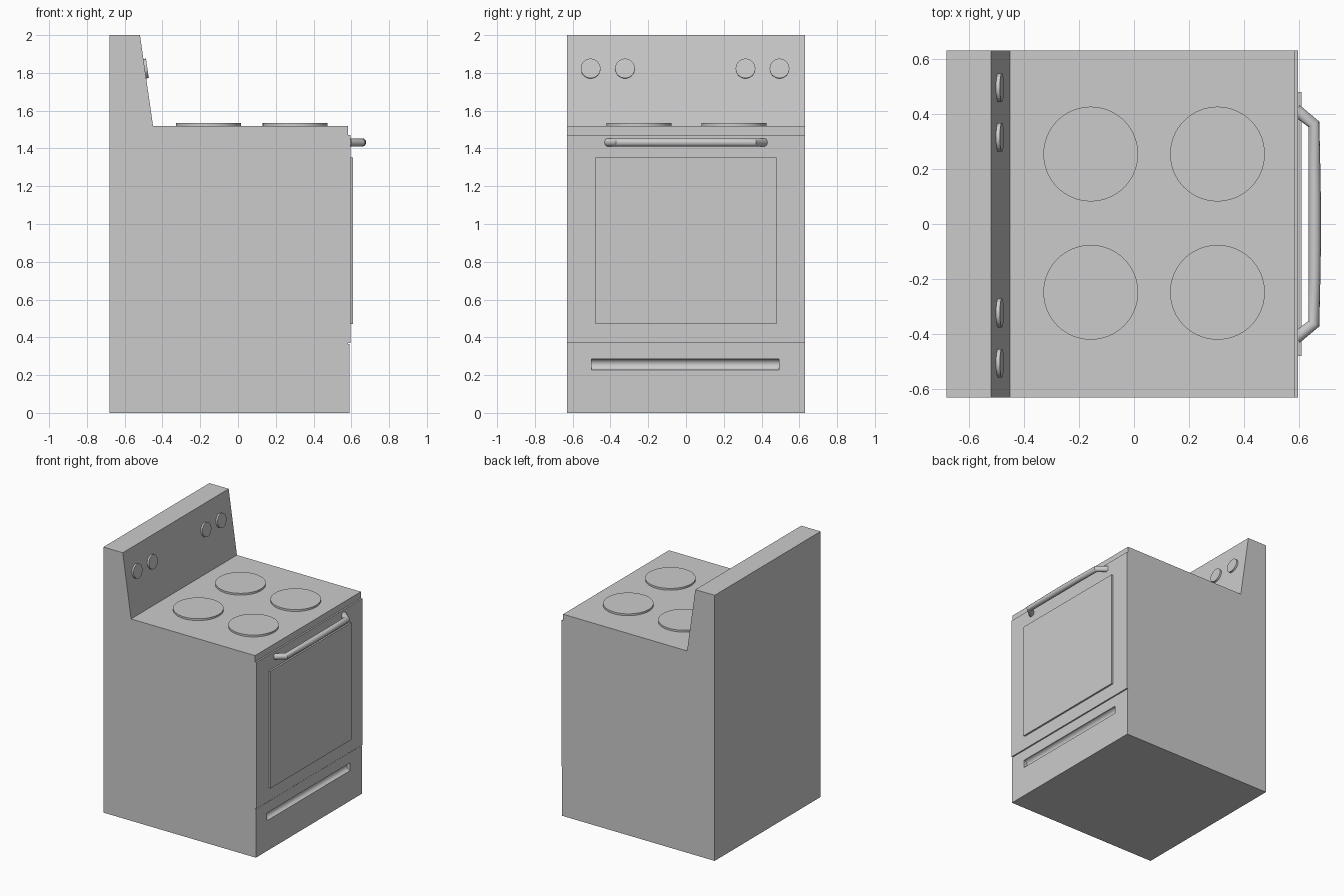
import bpy, bmesh, math
from mathutils import Vector, Matrix

if "Cube" in bpy.data.objects:
    bpy.data.objects.remove(bpy.data.objects["Cube"])


def finish(name, bm):
    bmesh.ops.recalc_face_normals(bm, faces=bm.faces)
    me = bpy.data.meshes.new(name)
    bm.to_mesh(me)
    bm.free()
    ob = bpy.data.objects.new(name, me)
    bpy.context.collection.objects.link(ob)
    return ob


def smooth(ob):
    bpy.ops.object.select_all(action='DESELECT')
    ob.select_set(True)
    bpy.context.view_layer.objects.active = ob
    bpy.ops.object.shade_smooth_by_angle(angle=math.radians(35))


def extrude_y(name, profile, half):
    """Extrude an (x, z) outline from -half to +half in y."""
    bm = bmesh.new()
    face = bm.faces.new([bm.verts.new((x, -half, z)) for x, z in profile])
    ext = bmesh.ops.extrude_face_region(bm, geom=[face])
    bmesh.ops.translate(bm, vec=(0, 2 * half, 0),
                        verts=[v for v in ext['geom'] if isinstance(v, bmesh.types.BMVert)])
    return finish(name, bm)


def box(name, x0, x1, half, z0, z1):
    return extrude_y(name, [(x0, z0), (x1, z0), (x1, z1), (x0, z1)], half)


def disc(name, base, axis, r, depth, segs=48):
    """Cylinder rising from base along axis."""
    axis = Vector(axis).normalized()
    rot = axis.to_track_quat('Z', 'Y').to_matrix().to_4x4()
    bm = bmesh.new()
    bmesh.ops.create_cone(bm, cap_ends=True, segments=segs, radius1=r, radius2=r, depth=depth,
                          matrix=Matrix.Translation(Vector(base) + axis * depth / 2) @ rot)
    ob = finish(name, bm)
    smooth(ob)
    return ob


# Body with sloped control panel and drawer front
body = extrude_y("body", [(-0.68, 0), (0.59, 0), (0.59, 0.365), (0.583, 0.365), (0.583, 1.52),
                          (-0.45, 1.52), (-0.519, 2.0), (-0.68, 2.0)], 0.63)

# Scooped finger slot in the drawer front
cutter = disc("slot_cutter", (0.59, -0.499, 0.257), (0, 1, 0), 0.029, 0.992, 32)
cutter.hide_render = True
cutter.hide_viewport = False
cutter.display_type = 'WIRE'
mod = body.modifiers.new("drawer_slot", 'BOOLEAN')
mod.operation = 'DIFFERENCE'
mod.solver = 'EXACT'
mod.object = cutter
bpy.context.view_layer.objects.active = body
bpy.ops.object.modifier_apply(modifier=mod.name)
bpy.data.objects.remove(cutter, do_unlink=True)
smooth(body)

# Oven door and its raised window
box("oven_door", 0.583, 0.595, 0.63, 0.37, 1.472)
box("door_window", 0.595, 0.608, 0.48, 0.47, 1.352)

# Burners
for i, x in enumerate((-0.157, 0.303)):
    for j, y in enumerate((-0.248, 0.254)):
        disc(f"burner_{i}{j}", (x, y, 1.52), (0, 0, 1), 0.172, 0.014, 64)

# Knobs, square to the sloped panel
normal = (0.48, 0, 0.069)
for i, y in enumerate((-0.505, -0.323, 0.315, 0.495)):
    disc(f"knob_{i}", (-0.4935, y, 1.822), normal, 0.052, 0.014, 40)

# Door handle, slightly swollen in the middle
half_path = [(0.588, 0.414, 1), (0.653, 0.362, 1), (0.655, 0.2, 0.98), (0.656, 0.09, 1.02)]
path = [(x, -y, r) for x, y, r in half_path] + [(x, y, r) for x, y, r in reversed(half_path)]
cu = bpy.data.curves.new("handle_path", 'CURVE')
cu.dimensions = '3D'
cu.bevel_depth = 0.022
cu.bevel_resolution = 5
cu.use_fill_caps = True
sp = cu.splines.new('POLY')
sp.points.add(len(path) - 1)
for p, (x, y, r) in zip(sp.points, path):
    p.co = (x, y, 1.432, 1)
    p.radius = r
handle = bpy.data.objects.new("door_handle", cu)
bpy.context.collection.objects.link(handle)
bpy.ops.object.select_all(action='DESELECT')
handle.select_set(True)
bpy.context.view_layer.objects.active = handle
bpy.ops.object.convert(target='MESH')
smooth(bpy.context.view_layer.objects.active)
